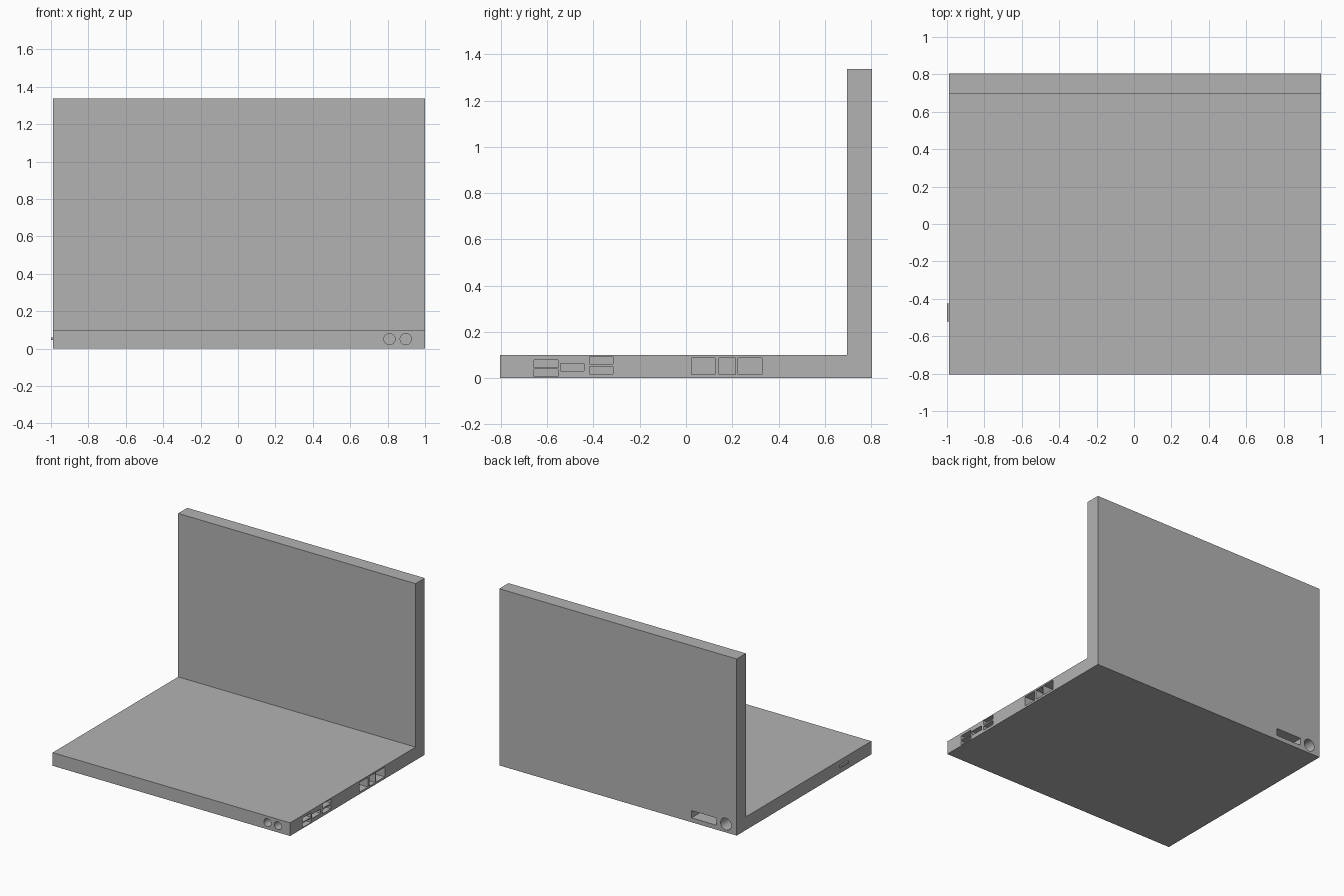
import bpy, bmesh
from math import pi
from mathutils import Matrix, Vector

if "Cube" in bpy.data.objects:
    bpy.data.objects.remove(bpy.data.objects["Cube"])

LEFT, RIGHT, BACK, FRONT = 1.0, -0.988, 0.805, -0.805
DEPTH = 0.1   # depth of every socket
OVER = 0.02   # how far cutters stick out

grey = bpy.data.materials.new("plain grey")
grey.use_nodes = True
grey.diffuse_color = (0.45, 0.45, 0.45, 1)
grey.node_tree.nodes["Principled BSDF"].inputs["Base Color"].default_value = (0.45, 0.45, 0.45, 1)


def finish(bm, name):
    bmesh.ops.recalc_face_normals(bm, faces=bm.faces)
    mesh = bpy.data.meshes.new(name)
    bm.to_mesh(mesh)
    bm.free()
    mesh.materials.append(grey)
    obj = bpy.data.objects.new(name, mesh)
    bpy.context.scene.collection.objects.link(obj)
    return obj


def add_box(bm, low, high):
    low, high = Vector(low), Vector(high)
    size = Matrix.Diagonal((*(high - low), 1))
    bmesh.ops.create_cube(bm, size=1, matrix=Matrix.Translation((low + high) / 2) @ size)


def add_round(bm, x, y, z, radius):
    place = Matrix.Translation((x, y, z)) @ Matrix.Rotation(pi / 2, 4, 'X')
    bmesh.ops.create_cone(bm, cap_ends=True, segments=32, radius1=radius, radius2=radius,
                          depth=DEPTH + OVER, matrix=place)


# Body: base and upright screen as one L-shaped profile
bm = bmesh.new()
profile = [(FRONT, 0), (BACK, 0), (BACK, 1.337), (0.695, 1.337), (0.695, 0.1), (FRONT, 0.1)]
face = bm.faces.new([bm.verts.new((RIGHT, y, z)) for y, z in profile])
swept = bmesh.ops.extrude_face_region(bm, geom=[face])["geom"]
bmesh.ops.translate(bm, vec=(LEFT - RIGHT, 0, 0),
                    verts=[v for v in swept if isinstance(v, bmesh.types.BMVert)])
body = finish(bm, "laptop_body")

# Sockets in the side: start y, width, bottom z, height
bm = bmesh.new()
small = [(-0.657, 0.047), (-0.657, 0.007), (-0.543, 0.032), (-0.418, 0.062), (-0.418, 0.019)]
ports = [(y, 0.103, z, 0.032) for y, z in small]
ports += [(y, w, 0.015, 0.073) for y, w in [(0.024, 0.102), (0.142, 0.073), (0.224, 0.104)]]
for y, w, z, h in ports:
    add_box(bm, (LEFT - DEPTH, y, z), (LEFT + OVER, y + w, z + h))

# Round audio sockets in the front
for x in (0.81, 0.897):
    add_round(bm, x, FRONT + (DEPTH - OVER) / 2, 0.051, 0.03)

# Slot and round power socket in the back
add_box(bm, (-0.82, BACK - DEPTH, 0.033), (-0.61, BACK + OVER, 0.088))
add_round(bm, -0.898, BACK - (DEPTH - OVER) / 2, 0.063, 0.045)
cutter = finish(bm, "socket_cutter")
cutter.hide_render = True

# Cut the sockets and keep the result as plain mesh
cut = body.modifiers.new("sockets", 'BOOLEAN')
cut.operation, cut.solver, cut.object = 'DIFFERENCE', 'EXACT', cutter
bpy.context.view_layer.update()
result = bpy.data.meshes.new_from_object(body.evaluated_get(bpy.context.evaluated_depsgraph_get()))
body.modifiers.clear()
body.data = result
bpy.data.objects.remove(cutter)

# Side button
bm = bmesh.new()
add_box(bm, (-1, -0.521, 0.045), (RIGHT + 0.005, -0.425, 0.061))
finish(bm, "side_button")
